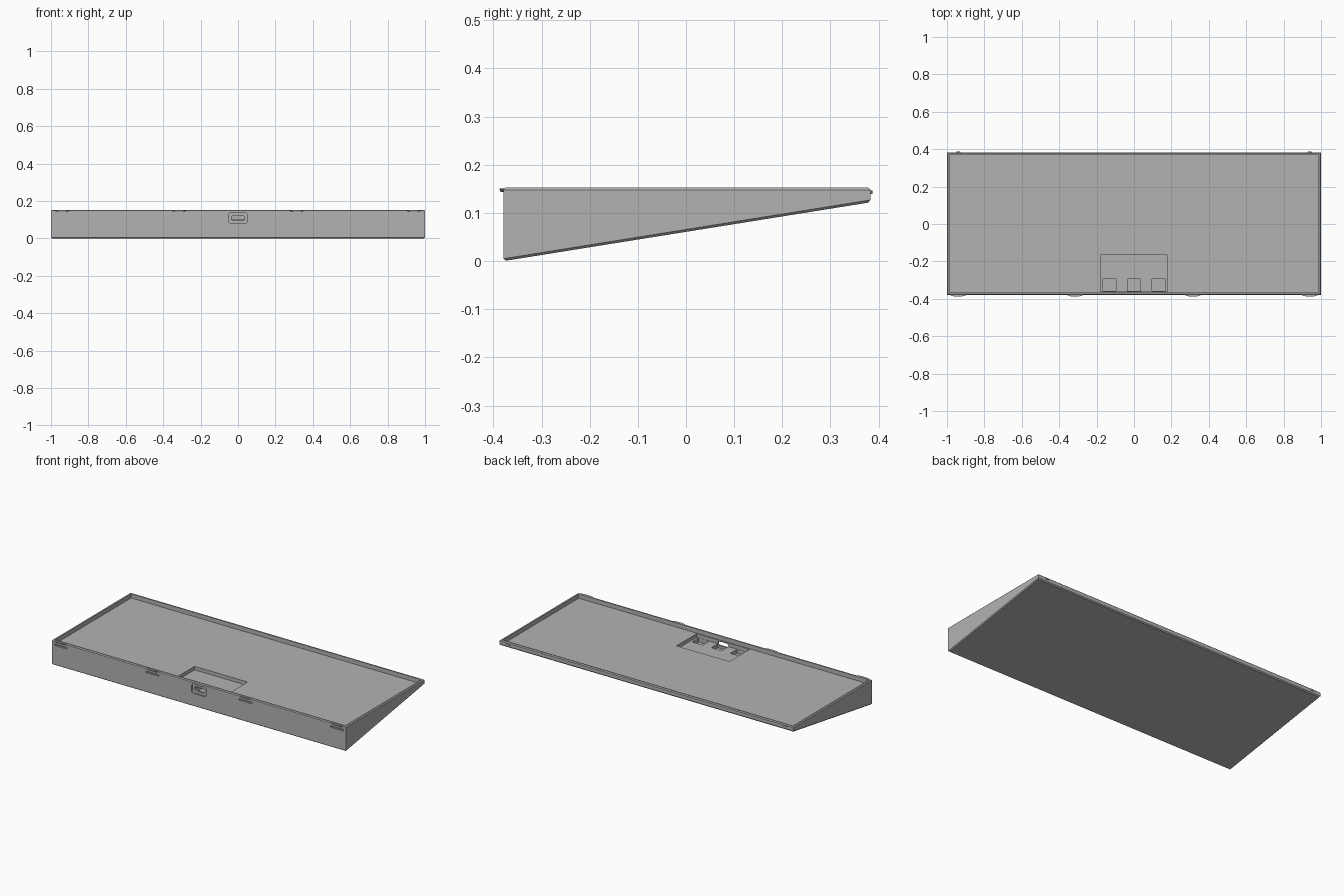
import bpy, bmesh
from mathutils import Matrix

if "Cube" in bpy.data.objects:
    bpy.data.objects.remove(bpy.data.objects["Cube"], do_unlink=True)

grey = bpy.data.materials.new("plain grey")
grey.use_nodes = True
COLOUR = (0.45, 0.45, 0.45, 1)
grey.diffuse_color = COLOUR
grey.node_tree.nodes["Principled BSDF"].inputs["Base Color"].default_value = COLOUR


def make(name, bm):
    bmesh.ops.recalc_face_normals(bm, faces=bm.faces)
    mesh = bpy.data.meshes.new(name)
    bm.to_mesh(mesh)
    bm.free()
    mesh.materials.append(grey)
    ob = bpy.data.objects.new(name, mesh)
    bpy.context.collection.objects.link(ob)
    return ob


def box(name, x, y, z, bevel=0.0):
    """Box from (min, max) ranges; bevel rounds the edges running along y."""
    bm = bmesh.new()
    bmesh.ops.create_cube(bm, size=1)
    for v in bm.verts:
        for i, r in enumerate((x, y, z)):
            v.co[i] = r[1] if v.co[i] > 0 else r[0]
    if bevel:
        along = [e for e in bm.edges
                 if abs(e.verts[0].co.y - e.verts[1].co.y) > 1e-6]
        bmesh.ops.bevel(bm, geom=along, offset=bevel, segments=6,
                        profile=0.5, affect='EDGES')
    return make(name, bm)


def cut(target, cutter):
    mod = target.modifiers.new("cut", 'BOOLEAN')
    mod.operation = 'DIFFERENCE'
    mod.solver = 'EXACT'
    mod.object = cutter
    bpy.context.view_layer.objects.active = target
    bpy.ops.object.modifier_apply(modifier=mod.name)
    bpy.data.objects.remove(cutter, do_unlink=True)


# Wedge body: side profile extruded across the width, outer rims chamfered
TOP, FRONT, BACK = 0.153, -0.379, 0.383
bm = bmesh.new()
profile = [(FRONT, 0), (BACK, 0.122), (BACK, TOP), (FRONT, TOP)]
face = bm.faces.new([bm.verts.new((-1, y, z)) for y, z in profile])
new = bmesh.ops.extrude_face_region(bm, geom=[face])["geom"]
bmesh.ops.translate(bm, vec=(2, 0, 0),
                    verts=[v for v in new if isinstance(v, bmesh.types.BMVert)])
rims = [e for e in bm.edges
        if abs(e.verts[0].co.z - e.verts[1].co.z) < 1e-5
        or abs(e.verts[0].co.y - e.verts[1].co.y) > 0.1]
bmesh.ops.bevel(bm, geom=rims, offset=0.005, segments=1, affect='EDGES')
case = make("case_body", bm)

# Tray, electronics pocket and its three sockets
FLOOR = 0.127
cut(case, box("tray_cutter", (-0.986, 0.986), (-0.366, 0.37), (FLOOR, 0.3)))
cut(case, box("pocket_cutter", (-0.18, 0.18), (-0.36, -0.165), (0.105, 0.2)))
for x in (-0.13, 0, 0.13):
    cut(case, box("socket_cutter", (x - 0.035, x + 0.035),
                  (-0.359, -0.295), (0.08, 0.15)))

# Cable port: rounded recess with a pill-shaped opening into the middle socket
cut(case, box("port_recess_cutter", (-0.052, 0.052), (-0.5, FRONT + 0.009),
              (0.08, 0.137), 0.016))
cut(case, box("port_cutter", (-0.036, 0.036), (-0.5, -0.345),
              (0.096, 0.121), 0.012))

# Slots that free the front snap tabs
SNAPS = (-0.94, -0.315, 0.315, 0.94)
for x in SNAPS:
    cut(case, box("slot_cutter", (x - 0.044, x + 0.044),
                  (-0.5, FRONT + 0.008), (0.122, 0.131)))


def snap(name, x, y, z, low, high, depth, height):
    """Flared lens-shaped bump, set into the wall."""
    bm = bmesh.new()
    bmesh.ops.create_cone(bm, cap_ends=True, segments=24, radius1=low,
                          radius2=high, depth=height)
    bmesh.ops.transform(bm, verts=bm.verts, matrix=Matrix.Translation((x, y, z))
                        @ Matrix.Diagonal((1, depth / high, 1, 1)))
    return make(name, bm)


for i, x in enumerate(SNAPS):
    snap("front_snap_%d" % (i + 1), x, FRONT, 0.147, 0.026, 0.042, 0.009, 0.008)
for side, x in (("right", -0.94), ("left", 0.94)):
    snap("back_snap_" + side, x, BACK, 0.143, 0.01, 0.012, 0.005, 0.008)
